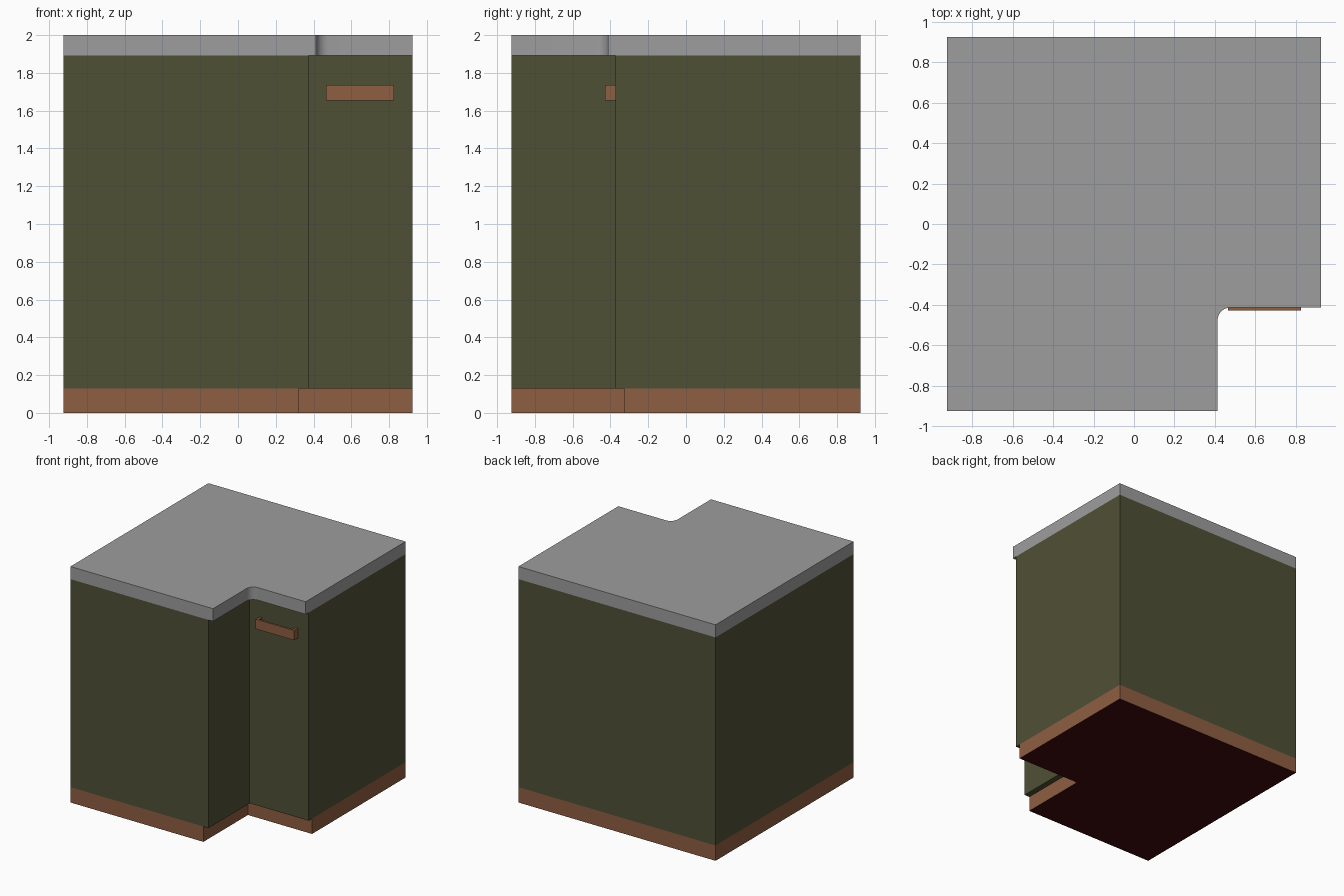
import bpy, bmesh, math

if "Cube" in bpy.data.objects:
    bpy.data.objects.remove(bpy.data.objects["Cube"])

H = 0.924  # half width of the cabinet


def material(name, rgb):
    m = bpy.data.materials.new(name)
    m.diffuse_color = (*rgb, 1)
    m.use_nodes = True
    m.node_tree.nodes["Principled BSDF"].inputs["Base Color"].default_value = m.diffuse_color
    return m


grey = material("grey worktop", (0.34, 0.34, 0.34))
green = material("olive green", (0.078, 0.079, 0.036))
brown = material("brown wood", (0.275, 0.114, 0.054))
maroon = material("dark maroon", (0.05, 0.003, 0.003))


def l_outline(nx, ny, radius=0.0, steps=10):
    """Square with the front right corner cut out, inner corner optionally rounded."""
    pts = [(-H, -H), (nx, -H)]
    if radius:
        for i in range(steps + 1):
            a = math.pi - i / steps * math.pi / 2
            pts.append((nx + radius + radius * math.cos(a),
                        ny - radius + radius * math.sin(a)))
    else:
        pts.append((nx, ny))
    return pts + [(H, ny), (H, H), (-H, H)]


def prism(name, pts, z0, z1, mats):
    bm = bmesh.new()
    base = bm.faces.new([bm.verts.new((x, y, z0)) for x, y in pts])
    top = bmesh.ops.extrude_face_region(bm, geom=[base], use_keep_orig=True)["geom"]
    bmesh.ops.translate(bm, vec=(0, 0, z1 - z0),
                        verts=[v for v in top if isinstance(v, bmesh.types.BMVert)])
    bmesh.ops.recalc_face_normals(bm, faces=bm.faces)
    if len(mats) > 1:  # second colour goes on the underside
        for f in bm.faces:
            f.material_index = 1 if f.normal.z < -0.5 else 0
    me = bpy.data.meshes.new(name)
    bm.to_mesh(me)
    bm.free()
    for m in mats:
        me.materials.append(m)
    ob = bpy.data.objects.new(name, me)
    bpy.context.collection.objects.link(ob)
    return ob


# Recessed plinth, cabinet body and overhanging worktop
prism("plinth", l_outline(0.323, -0.328), 0, 0.13, [brown, maroon])
prism("cabinet_body", l_outline(0.372, -0.374), 0.13, 1.893, [green])
top = prism("worktop", l_outline(0.413, -0.413, 0.065), 1.893, 2.0, [grey])
bpy.context.view_layer.objects.active = top
top.select_set(True)
bpy.ops.object.shade_smooth_by_angle(angle=math.radians(30))

# Door handle: thin bar with a short post at each end
x0, x1, back, front, post, bar = 0.466, 0.825, -0.374, -0.428, 0.02, 0.016
prism("door_handle", [(x0, back), (x0, front), (x1, front), (x1, back),
                      (x1 - post, back), (x1 - post, front + bar),
                      (x0 + post, front + bar), (x0 + post, back)],
      1.653, 1.736, [brown])
